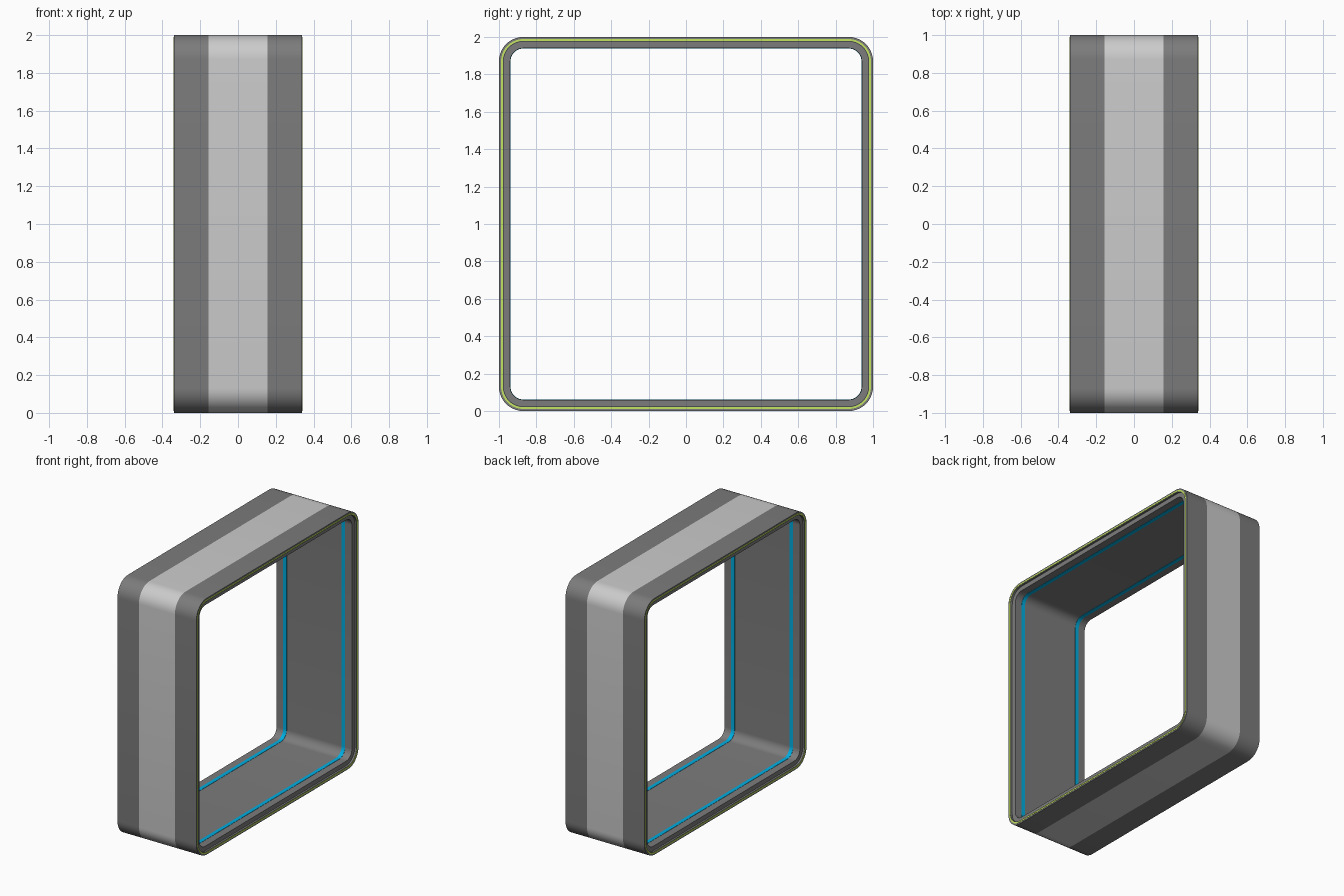
import bpy, bmesh, math

if "Cube" in bpy.data.objects:
    bpy.data.objects.remove(bpy.data.objects["Cube"])

CORNER_STEPS = 10
OUTER_RADIUS = 0.13


def material(name, rgb):
    mat = bpy.data.materials.new(name)
    mat.diffuse_color = (*rgb, 1)
    mat.use_nodes = True
    mat.node_tree.nodes["Principled BSDF"].inputs["Base Color"].default_value = mat.diffuse_color
    return mat


def square_loop(x, half):
    """Rounded square in the YZ plane, concentric with the outer shell."""
    centre = 1 - OUTER_RADIUS
    radius = half - centre
    points = []
    for corner in range(4):
        cy = centre if corner in (0, 3) else -centre
        cz = centre if corner in (0, 1) else -centre
        for i in range(CORNER_STEPS + 1):
            a = math.radians(90 * (corner + i / CORNER_STEPS))
            points.append((x, cy + radius * math.cos(a), 1 + cz + radius * math.sin(a)))
    return points


def ring(name, x0, x1, inner, outer, mat=None):
    """Sweep a rectangular cross-section around the rounded square."""
    bm = bmesh.new()
    profile = [(x0, inner), (x1, inner), (x1, outer), (x0, outer)]
    loops = [[bm.verts.new(p) for p in square_loop(x, h)] for x, h in profile]
    n = len(loops[0])
    for k in range(4):
        a, b = loops[k], loops[(k + 1) % 4]
        for i in range(n):
            j = (i + 1) % n
            bm.faces.new((a[i], a[j], b[j], b[i]))
    bmesh.ops.recalc_face_normals(bm, faces=bm.faces)
    mesh = bpy.data.meshes.new(name)
    bm.to_mesh(mesh)
    bm.free()
    obj = bpy.data.objects.new(name, mesh)
    bpy.context.collection.objects.link(obj)
    if mat:
        mesh.materials.append(mat)
    bpy.ops.object.select_all(action='DESELECT')
    obj.select_set(True)
    bpy.context.view_layer.objects.active = obj
    bpy.ops.object.shade_smooth_by_angle(angle=math.radians(30))
    return obj


dark = material("dark_grey", (0.2, 0.2, 0.2))
green = material("lime", (0.55, 0.78, 0.12))
blue = material("blue", (0.0, 0.42, 0.75))

# Inner liner, slightly recessed from the ends
ring("inner_liner", -0.325, 0.325, 0.94, 0.975, dark)

# Light band around the middle of the outside
ring("centre_band", -0.155, 0.155, 0.975, 1.0)

# Dark shells, lime rim lines and blue inner strips at both ends
for side, s in (("left", -1), ("right", 1)):
    ring(side + "_shell", *sorted((s * 0.155, s * 0.34)), 0.975, 1.0, dark)
    ring(side + "_rim_line", *sorted((s * 0.335, s * 0.342)), 0.979, 0.989, green)
    ring(side + "_inner_strip", *sorted((s * 0.237, s * 0.267)), 0.938, 0.95, blue)
